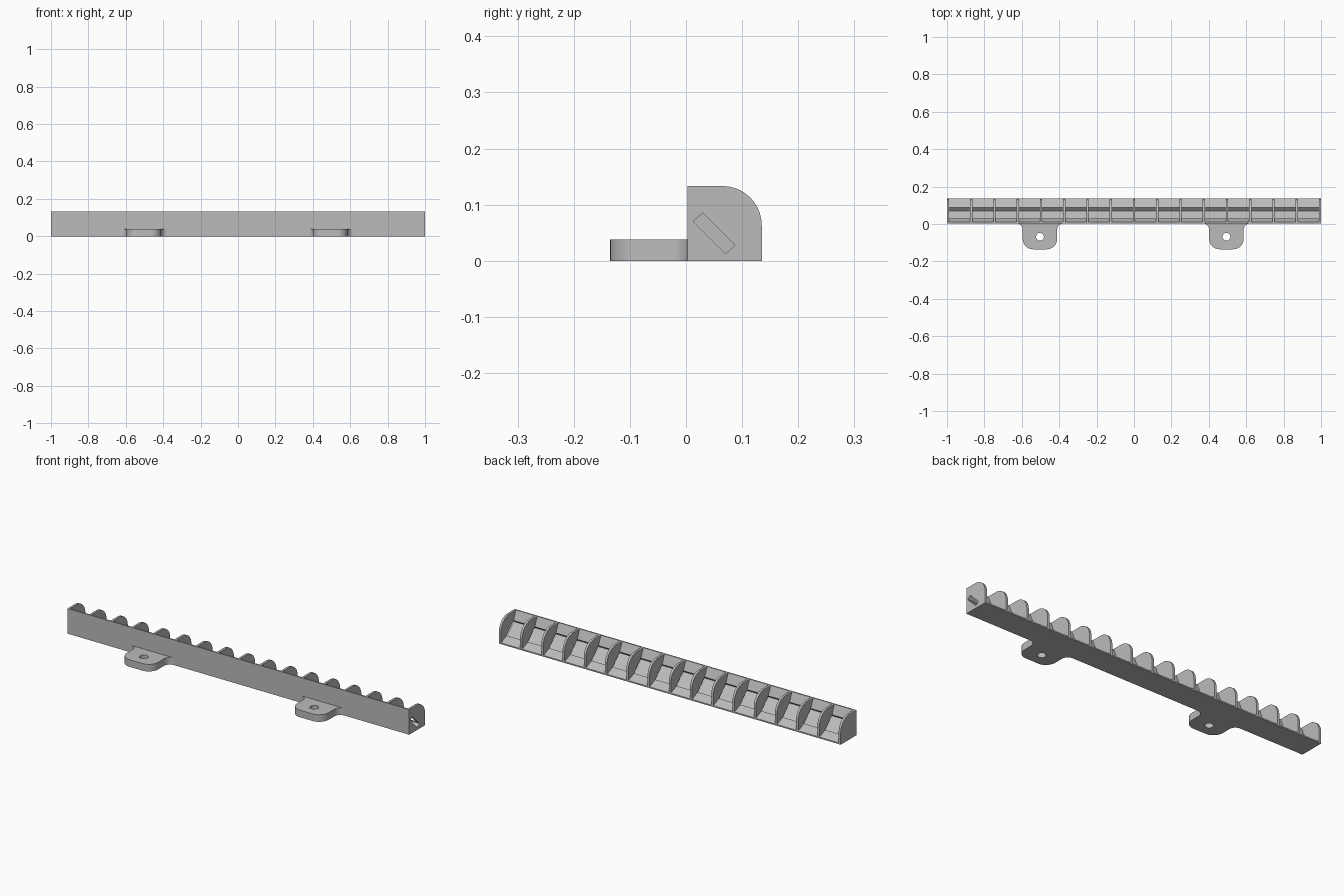
import bpy, bmesh
from math import sin, cos, pi
from mathutils import Matrix

cube = bpy.data.objects.get("Cube")
if cube:
    bpy.data.objects.remove(cube)

grey = bpy.data.materials.new("light grey plastic")
grey.use_nodes = True
grey.diffuse_color = (0.5, 0.5, 0.5, 1)
grey.node_tree.nodes["Principled BSDF"].inputs["Base Color"].default_value = (0.5, 0.5, 0.5, 1)


def arc(cx, cy, r, start, end, n=12):
    """Points on a circular arc, angles in quarter turns."""
    angles = [(start + (end - start) * i / n) * pi / 2 for i in range(n + 1)]
    return [(cx + r * cos(a), cy + r * sin(a)) for a in angles]


def prisms(name, profile, spans, along_x=True):
    """Extrude a profile over each span, along x (profile in y, z) or z (profile in x, y)."""
    bm = bmesh.new()
    for a, b in spans:
        verts = [bm.verts.new((a, u, v) if along_x else (u, v, a)) for u, v in profile]
        face = bm.faces.new(verts)
        out = bmesh.ops.extrude_face_region(bm, geom=[face])
        moved = [v for v in out["geom"] if isinstance(v, bmesh.types.BMVert)]
        bmesh.ops.translate(bm, verts=moved, vec=(b - a, 0, 0) if along_x else (0, 0, b - a))
    bmesh.ops.recalc_face_normals(bm, faces=bm.faces)
    mesh = bpy.data.meshes.new(name)
    bm.to_mesh(mesh)
    bm.free()
    obj = bpy.data.objects.new(name, mesh)
    bpy.context.collection.objects.link(obj)
    mesh.materials.append(grey)
    return obj


def activate(obj):
    bpy.ops.object.select_all(action="DESELECT")
    obj.select_set(True)
    bpy.context.view_layer.objects.active = obj


def cut(obj, cutter):
    mod = obj.modifiers.new("cut", "BOOLEAN")
    mod.operation = "DIFFERENCE"
    mod.solver = "EXACT"
    mod.object = cutter
    activate(obj)
    bpy.ops.object.modifier_apply(modifier=mod.name)
    bpy.data.objects.remove(cutter)


def smooth(obj):
    activate(obj)
    bpy.ops.object.shade_smooth_by_angle(angle=pi / 6)


FRONT, BACK, TOP, FIN, CELLS = 0.003, 0.135, 0.133, 0.012, 16

# Rail: a bar with one rounded upper back edge
rail = prisms("rail", [(FRONT, 0), (BACK, 0)] + arc(0.065, 0.063, 0.07, 0, 1, 16)
              + [(FRONT, TOP)], [(-1, 1)])

# Open pockets with sloping walls, leaving thin fins between them
pitch = (2 - FIN) / CELLS
spans = [(-1 + FIN + i * pitch, -1 + (i + 1) * pitch) for i in range(CELLS)]
pocket = [(0.010, TOP), (0.030, 0.085), (0.0875, 0.0275), (BACK, 0.007),
          (0.16, 0.007), (0.16, 0.16), (0.010, 0.16)]
cut(rail, prisms("pocket_cutter", pocket, spans))

# Diagonal strip slot, open at one end and closed by the last fin at the other
slot = [(0.030, 0.085), (0.0875, 0.0275), (0.070, 0.0125), (0.0125, 0.070)]
cut(rail, prisms("slot_cutter", slot, [(-1 + FIN, 1.1)]))
smooth(rail)

# Mounting tabs with rounded corners, flared roots and a screw hole
HALF, TIP, ROUND, FLARE = 0.092, -0.135, 0.055, 0.034
half = (arc(HALF - ROUND, TIP + ROUND, ROUND, -1, 0)
        + arc(HALF + FLARE, FRONT - FLARE, FLARE, 2, 1))
outline = half + [(-x, y) for x, y in reversed(half)]
for name, x in (("right_mounting_tab", -0.503), ("left_mounting_tab", 0.494)):
    tab = prisms(name, outline, [(0, 0.0375)], along_x=False)
    hole = arc(0, -0.068, 0.021, 0, 4, 32)[:-1]
    cut(tab, prisms("hole_cutter", hole, [(-0.1, 0.1)], along_x=False))
    tab.data.transform(Matrix.Translation((x, 0, 0)))
    smooth(tab)
